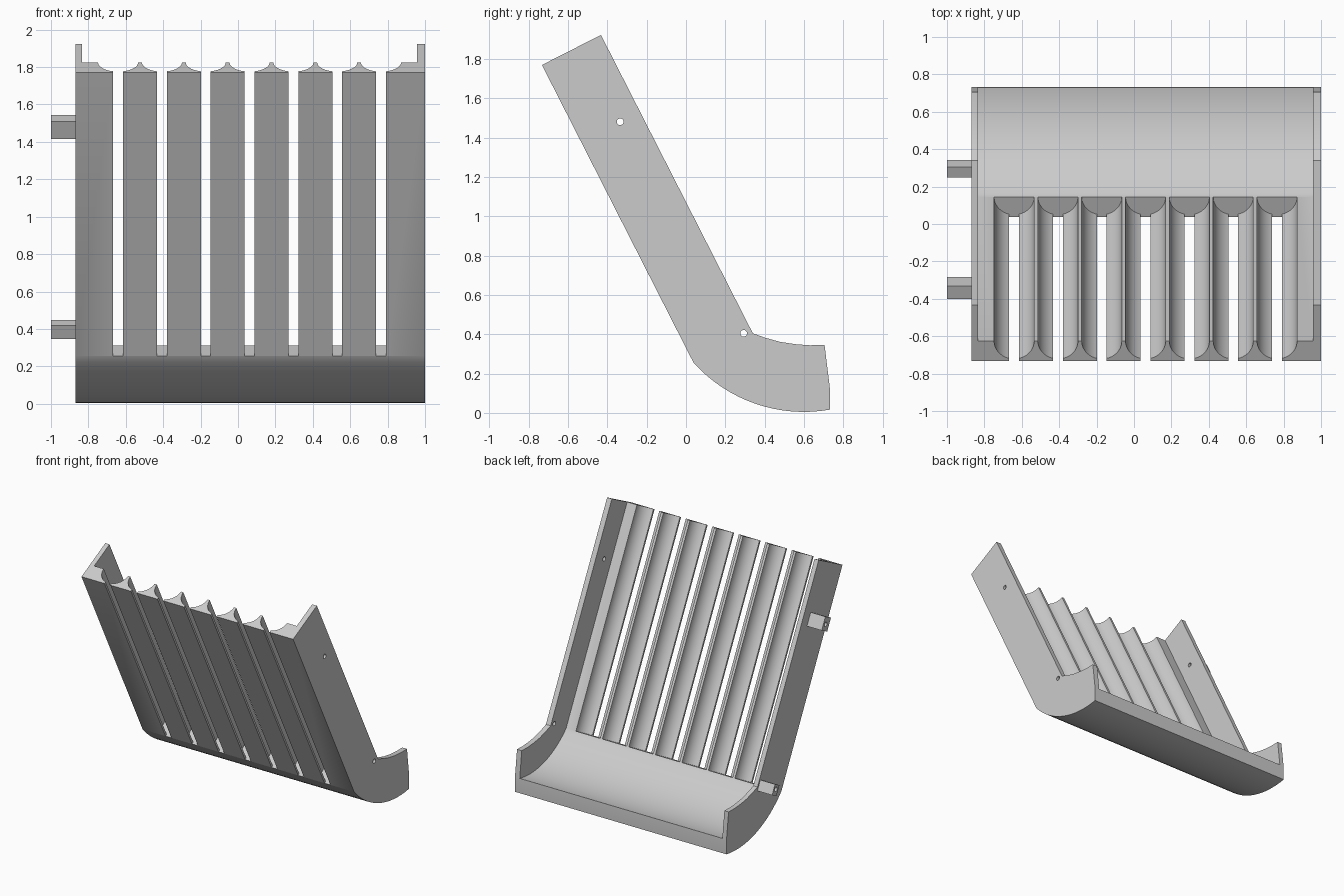
import bpy, bmesh, math
from mathutils import Vector

if "Cube" in bpy.data.objects:
    bpy.data.objects.remove(bpy.data.objects["Cube"])

grey = bpy.data.materials.new("plain grey")
grey.use_nodes = True
colour = (0.6, 0.6, 0.6, 1)
grey.diffuse_color = colour
grey.node_tree.nodes["Principled BSDF"].inputs["Base Color"].default_value = colour

# Directions of the sloping panel: down its length, and out of its inner face
TOP = Vector((0, -0.733, 1.77))
BEND = Vector((0, 0.038, 0.256))
DOWN = (BEND - TOP).normalized()
UP = Vector((0, -DOWN.z, DOWN.y))
LENGTH = (BEND - TOP).length
FLOOR, DEPTH = 0.12, 0.337
CENTRE_Y, CENTRE_Z = 0.6, 0.76


def prism(name, points, offset):
    """Solid made by sweeping a closed outline along an offset."""
    bm = bmesh.new()
    face = bm.faces.new([bm.verts.new(p) for p in points])
    swept = bmesh.ops.extrude_face_region(bm, geom=[face])["geom"]
    verts = [v for v in swept if isinstance(v, bmesh.types.BMVert)]
    bmesh.ops.translate(bm, verts=verts, vec=offset)
    bmesh.ops.recalc_face_normals(bm, faces=bm.faces)
    mesh = bpy.data.meshes.new(name)
    bm.to_mesh(mesh)
    bm.free()
    mesh.materials.append(grey)
    obj = bpy.data.objects.new(name, mesh)
    bpy.context.collection.objects.link(obj)
    return obj


def side_prism(name, outline, x0, x1):
    return prism(name, [Vector((x0, y, z)) for y, z in outline], Vector((x1 - x0, 0, 0)))


def cut(obj, cutter):
    bpy.context.view_layer.objects.active = obj
    mod = obj.modifiers.new("cut", "BOOLEAN")
    mod.operation = "DIFFERENCE"
    mod.solver = "EXACT"
    mod.object = cutter
    bpy.ops.object.modifier_apply(modifier=mod.name)
    bpy.data.objects.remove(cutter)


def arc(radius, y0, y1, steps=16):
    a0 = math.asin((y0 - CENTRE_Y) / radius)
    a1 = math.asin((y1 - CENTRE_Y) / radius)
    angles = [a0 + (a1 - a0) * i / steps for i in range(steps + 1)]
    return [(CENTRE_Y + radius * math.sin(a), CENTRE_Z - radius * math.cos(a)) for a in angles]


def yz(v):
    return (v.y, v.z)


# Full side silhouette, later hollowed into panel, trough and side walls
wall_rim = [(0.705, 0.345), (0.63, 0.344), (0.56, 0.349), (0.48, 0.361), (0.4, 0.383), (0.34, 0.405)]
outline = [yz(TOP)] + arc(0.755, 0.038, 0.732) + [(0.732, 0.125)] + wall_rim + [yz(TOP + UP * DEPTH)]
body = side_prism("slotted_panel_with_trough", outline, -0.87, 1.0)

# Hollow between the side walls
inner_end = BEND + UP * FLOOR
cavity = [yz(TOP + UP * FLOOR - DOWN * 0.3), yz(inner_end)] + arc(0.64, 0.16, 0.8)
cavity += [(0.9, 0.9), yz(TOP + UP * 0.8 - DOWN * 0.3)]
cut(body, side_prism("cavity_cutter", cavity, -0.833, 0.958))

# Seven rounded grooves, each with a narrow slot through its bottom
RADIUS, HALF_SLOT = 0.107, 0.026
start = math.acos(HALF_SLOT / RADIUS)
half = [(HALF_SLOT, -0.2)]
for i in range(15):
    a = start * (1 - i / 14)
    half.append((RADIUS * math.cos(a), -RADIUS * math.sin(a)))
half.append((RADIUS, 0.05))
keyhole = half + [(-x, h) for x, h in reversed(half)]
for i in range(7):
    origin = TOP + UP * FLOOR - DOWN * 0.1 + Vector((-0.641 + i * 0.2343, 0, 0))
    points = [origin + Vector((x, 0, 0)) + UP * h for x, h in keyhole]
    cut(body, prism("groove_cutter", points, DOWN * (LENGTH + 0.1)))


def pin_hole(obj, y, z):
    ring = [(y + 0.017 * math.cos(k * math.tau / 20), z + 0.017 * math.sin(k * math.tau / 20)) for k in range(20)]
    cut(obj, side_prism("hole_cutter", ring, -1.2, 1.2))


# Hinge tabs on one side, with pin holes running right through
tabs = [("upper_hinge_tab", -0.343, 1.48, 0.104, 0.078, -0.335, 1.481),
        ("lower_hinge_tab", 0.295, 0.397, 0.082, 0.062, 0.293, 0.405)]
for name, y, z, long, deep, hole_y, hole_z in tabs:
    mid = Vector((0, y, z))
    corners = [yz(mid + DOWN * long * s / 2 + UP * deep * t / 2)
               for s, t in ((-1, -1), (1, -1), (1, 1), (-1, 1))]
    tab = side_prism(name, corners, -1.0, -0.87)
    pin_hole(tab, hole_y, hole_z)
    pin_hole(body, hole_y, hole_z)

# Smooth the curves, keep the edges sharp
for obj in bpy.data.objects:
    if obj.type == "MESH" and (obj == body or obj.name.endswith("hinge_tab")):
        bpy.ops.object.select_all(action="DESELECT")
        obj.select_set(True)
        bpy.context.view_layer.objects.active = obj
        bpy.ops.object.shade_smooth_by_angle(angle=math.radians(30))
